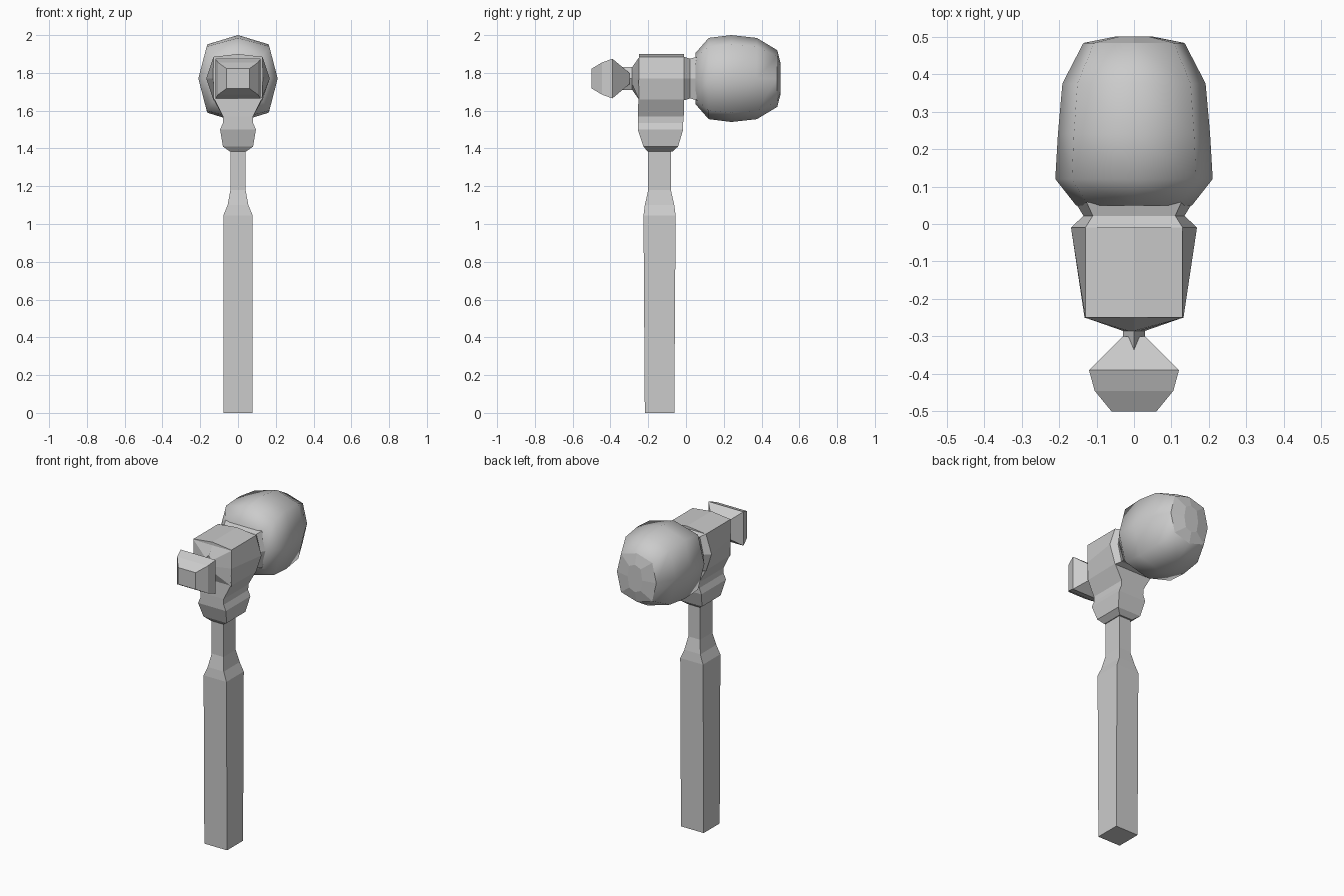
import bpy, bmesh, math

if "Cube" in bpy.data.objects:
    bpy.data.objects.remove(bpy.data.objects["Cube"])

ZC = 1.77  # height of the head axis


def loft(name, rings, smooth_angle=None):
    """Skin a list of equal-length point rings and cap both ends."""
    bm = bmesh.new()
    loops = [[bm.verts.new(p) for p in ring] for ring in rings]
    n = len(loops[0])
    for a, b in zip(loops, loops[1:]):
        for i in range(n):
            f = bm.faces.new((a[i], a[(i + 1) % n], b[(i + 1) % n], b[i]))
            f.smooth = smooth_angle is not None
    bm.faces.new(loops[0])
    bm.faces.new(loops[-1])
    bmesh.ops.remove_doubles(bm, verts=bm.verts, dist=1e-4)
    bmesh.ops.recalc_face_normals(bm, faces=bm.faces)
    me = bpy.data.meshes.new(name)
    bm.to_mesh(me)
    bm.free()
    if smooth_angle is not None:
        me.set_sharp_from_angle(angle=math.radians(smooth_angle))
    ob = bpy.data.objects.new(name, me)
    bpy.context.collection.objects.link(ob)
    return ob


def flat_ring(z, xf, xb, y0, y1):
    """Horizontal trapezium, front half-width xf and back half-width xb."""
    return [(-xf, y0, z), (xf, y0, z), (xb, y1, z), (-xb, y1, z)]


def box8(y, w, h):
    """Upright rectangle with edge midpoints."""
    return [(x * w, y, ZC + z * h) for x, z in
            ((1, 0), (1, 1), (0, 1), (-1, 1), (-1, 0), (-1, -1), (0, -1), (1, -1))]


def diamond8(y, w, h):
    """Upright diamond with edge midpoints."""
    return [(x * w, y, ZC + z * h) for x, z in
            ((1, 0), (.5, .5), (0, 1), (-.5, .5), (-1, 0), (-.5, -.5), (0, -1), (.5, -.5))]


def hex6(y, flat, h, side):
    """Upright hexagon with flat top and pointed sides."""
    return [(x, y, ZC + z) for x, z in
            ((side, 0), (flat, h), (-flat, h), (-side, 0), (-flat, -h), (flat, -h))]


def oct8(y, w, h, d=0.79, zc=ZC):
    """Upright octagon with a vertex at the top and full diagonals."""
    return [(x * w, y, zc + z * h) for x, z in
            ((1, 0), (d, d), (0, 1), (-d, d), (-1, 0), (-d, -d), (0, -1), (d, -d))]


# Handle with a waist
loft("handle", [flat_ring(z, x, x, y0, y1) for z, x, y0, y1 in (
    (0.0, 0.078, -0.218, -0.062), (1.045, 0.078, -0.225, -0.055),
    (1.10, 0.055, -0.218, -0.062), (1.18, 0.04, -0.20, -0.08),
    (1.42, 0.04, -0.20, -0.08))])

# Central body with socket
loft("head_body", [flat_ring(z, xf, xb, y0, y1) for z, xf, xb, y0, y1 in (
    (1.385, 0.045, 0.045, -0.205, -0.07), (1.41, 0.08, 0.08, -0.225, -0.042),
    (1.50, 0.095, 0.095, -0.255, -0.015), (1.535, 0.08, 0.08, -0.255, -0.015),
    (1.57, 0.08, 0.08, -0.255, -0.012), (1.66, 0.125, 0.13, -0.252, -0.01),
    (1.77, 0.132, 0.168, -0.25, -0.01), (1.885, 0.13, 0.13, -0.25, -0.01),
    (1.90, 0.0, 0.0, -0.25, -0.01))])

# Front taper and diamond neck
loft("peen_neck", [box8(-0.25, 0.13, 0.11), diamond8(-0.285, 0.03, 0.06),
                   diamond8(-0.335, 0.03, 0.06)])

# Square peen
loft("peen", [box8(y, w, h) for y, w, h in (
    (-0.30, 0.03, 0.03), (-0.39, 0.12, 0.105), (-0.445, 0.105, 0.085),
    (-0.50, 0.06, 0.052))])

# Grooved collar
loft("collar", [hex6(*r) for r in (
    (-0.01, 0.13, 0.115, 0.168), (0.022, 0.11, 0.105, 0.135),
    (0.055, 0.125, 0.115, 0.155), (0.08, 0.125, 0.115, 0.155))])

# Barrel-shaped striking head
loft("barrel", [oct8(y, w, h) for y, w, h in (
    (0.05, 0.155, 0.135), (0.12, 0.21, 0.215), (0.24, 0.203, 0.23),
    (0.375, 0.191, 0.215), (0.483, 0.135, 0.15))], 62)

# Slightly domed striking face
loft("striking_face", [oct8(0.483, 0.135, 0.15), oct8(0.50, 0.05, 0.085)])
